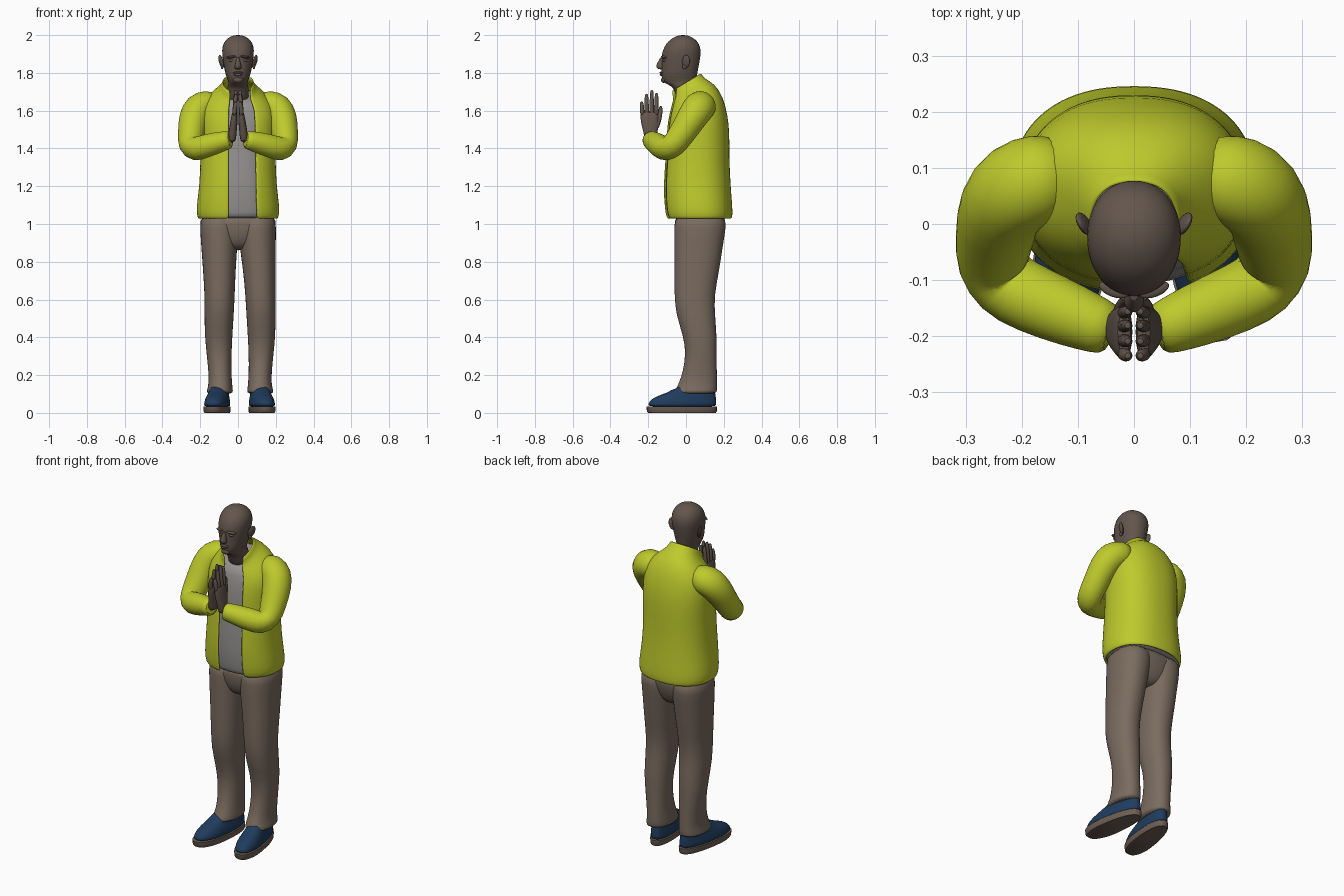
import bpy, bmesh, math
from mathutils import Vector

if "Cube" in bpy.data.objects:
    bpy.data.objects.remove(bpy.data.objects["Cube"])


def material(name, rgb):
    m = bpy.data.materials.new(name)
    m.diffuse_color = (*rgb, 1)
    m.use_nodes = True
    m.node_tree.nodes["Principled BSDF"].inputs["Base Color"].default_value = m.diffuse_color
    return m


SKIN = material("brown skin", (0.125, 0.092, 0.073))
JACKET = material("lime jacket", (0.52, 0.59, 0.025))
SHIRT = material("grey shirt", (0.30, 0.285, 0.28))
PANTS = material("taupe trousers", (0.195, 0.148, 0.115))
SHOE = material("navy shoe", (0.014, 0.045, 0.11))
SOLE = material("brown sole", (0.16, 0.115, 0.09))


def loft(name, rings, mat, closed=True, subdiv=1, thick=0):
    """Skin a list of point rings; closed rings get end caps."""
    bm = bmesh.new()
    rows = [[bm.verts.new(p) for p in r] for r in rings]
    n = len(rows[0])
    for a, b in zip(rows, rows[1:]):
        for i in range(n if closed else n - 1):
            j = (i + 1) % n
            bm.faces.new((a[i], a[j], b[j], b[i]))
    if closed:
        bm.faces.new(rows[0])
        bm.faces.new(rows[-1])
    bmesh.ops.recalc_face_normals(bm, faces=bm.faces)
    me = bpy.data.meshes.new(name)
    bm.to_mesh(me)
    bm.free()
    ob = bpy.data.objects.new(name, me)
    bpy.context.collection.objects.link(ob)
    me.materials.append(mat)
    if thick:
        mod = ob.modifiers.new("thickness", "SOLIDIFY")
        mod.thickness, mod.offset = thick, 0
    if subdiv:
        mod = ob.modifiers.new("smooth", "SUBSURF")
        mod.levels = mod.render_levels = subdiv
    bpy.context.view_layer.objects.active = ob
    ob.select_set(True)
    bpy.ops.object.shade_smooth_by_angle(angle=math.radians(50))
    ob.select_set(False)
    return ob


def oval(xc, yc, z, rx, ry, slope=0, n=2.0, a0=0.0, a1=None, count=24):
    """Superellipse ring (or arc) around z; slope tilts it along y."""
    pts = []
    for i in range(count):
        a = 2 * math.pi * i / count if a1 is None else a0 + (a1 - a0) * i / (count - 1)
        c, s = math.cos(a), math.sin(a)
        x = rx * math.copysign(abs(c) ** (2 / n), c)
        y = ry * math.copysign(abs(s) ** (2 / n), s)
        pts.append(Vector((xc + x, yc + y, z + slope * y)))
    return pts


def tube(name, path, mat, sides=14):
    """Round tube along (x, y, z, radius) points."""
    pts = [Vector(p[:3]) for p in path]
    u, rings = None, []
    for i, p in enumerate(pts):
        t = (pts[min(i + 1, len(pts) - 1)] - pts[max(i - 1, 0)]).normalized()
        u = t.orthogonal() if u is None else u - t * u.dot(t)
        u.normalize()
        v = t.cross(u)
        r = path[i][3]
        rings.append([p + r * (u * math.cos(k * math.tau / sides) + v * math.sin(k * math.tau / sides))
                      for k in range(sides)])
    return loft(name, rings, mat)


def blob(name, loc, size, mat, rot=(0, 0, 0)):
    bpy.ops.mesh.primitive_uv_sphere_add(segments=20, ring_count=12, location=loc, rotation=rot)
    ob = bpy.context.object
    ob.name, ob.scale = name, size
    ob.data.materials.append(mat)
    bpy.ops.object.shade_smooth()
    ob.select_set(False)


# Torso: z, y centre, half width, half depth, tilt
BODY = [(1.03, .07, .203, .165, 0), (1.04, .068, .21, .172, 0), (1.08, .065, .216, .176, 0),
        (1.2, .055, .198, .175, 0), (1.35, .058, .192, .165, 0), (1.48, .062, .194, .163, 0),
        (1.56, .06, .197, .155, .1), (1.64, .055, .182, .135, .25), (1.695, .04, .125, .108, .4),
        (1.715, .01, .085, .083, .6), (1.75, -.003, .078, .078, .6)]

# Open jacket: arcs running from the right front edge round the back to the left
N = 2.3
arcs = []
for k, (z, yc, rx, ry, sl) in enumerate(BODY):
    left, right = (.048, .1 - .002 * k) if k < 8 else (.042, .065)
    a0 = -math.acos((right / rx) ** (N / 2))
    a1 = math.pi + math.acos((left / rx) ** (N / 2))
    arcs.append(oval(0, yc, z, rx, ry, sl, N, a0, a1, 44))
loft("jacket_body", arcs, JACKET, closed=False, thick=.012)

# Shirt just inside the jacket
loft("shirt", [oval(0, yc, z, rx - .011, ry - .009, sl, N, count=36)
               for z, yc, rx, ry, sl in BODY[:9]], SHIRT)

# Head and neck: z, front y, back y, half width
HEAD = [(1.63, -.04, .07, .058), (1.70, -.058, .064, .056), (1.73, -.075, .058, .056),
        (1.742, -.108, .055, .05), (1.758, -.126, .055, .053), (1.785, -.131, .058, .064),
        (1.81, -.13, .063, .071), (1.845, -.129, .07, .077), (1.885, -.131, .077, .083),
        (1.92, -.124, .08, .086), (1.955, -.106, .07, .079), (1.98, -.08, .048, .061),
        (1.995, -.05, .018, .035), (2.0, -.03, 0, .015)]
loft("head", [oval(0, (f + b) / 2, z, rx, (b - f) / 2, n=2.1) for z, f, b, rx in HEAD], SKIN)
# Face features
loft("nose", [oval(0, y, z, rx, ry, count=12) for z, y, rx, ry in
              [(1.818, -.13, .013, .012), (1.826, -.134, .02, .022), (1.838, -.136, .018, .025),
               (1.86, -.132, .011, .016), (1.885, -.126, .01, .01)]], SKIN)
blob("upper_lip", (0, -.13, 1.801), (.026, .01, .006), SKIN)
blob("lower_lip", (0, -.129, 1.79), (.023, .01, .007), SKIN)
blob("chin", (0, -.117, 1.763), (.026, .015, .016), SKIN)

for s, side in ((-1, "left"), (1, "right")):
    blob(side + "_brow", (s * .036, -.117, 1.884), (.028, .013, .007), SKIN, (0, s * .12, -s * -.35))
    blob(side + "_eyelid", (s * .034, -.113, 1.866), (.015, .011, .008), SKIN)
    blob(side + "_ear", (s * .089, .0, 1.86), (.009, .022, .036), SKIN, (-.2, s * .2, s * -.45))
    blob(side + "_ear_lobe", (s * .084, -.008, 1.832), (.007, .011, .012), SKIN)

    # Sleeve: shoulder, elbow, cuff
    tube(side + "_sleeve", [(s * x, y, z, r) for x, y, z, r in
         [(.12, .085, 1.62, .07), (.165, .083, 1.632, .083), (.21, .065, 1.615, .087),
          (.238, .03, 1.56, .08), (.248, -.02, 1.48, .071), (.254, -.07, 1.41, .067),
          (.232, -.108, 1.393, .066), (.18, -.135, 1.41, .063), (.11, -.163, 1.43, .058),
          (.06, -.183, 1.443, .05), (.035, -.192, 1.447, .045)]], JACKET, 18)

    # Hand pressed palm to palm
    loft(side + "_palm", [oval(s * x, y, z, rx, ry, n=2.4, count=14) for x, y, z, rx, ry in
         [(.032, -.188, 1.43, .022, .03), (.03, -.188, 1.48, .022, .036), (.024, -.19, 1.52, .021, .046),
          (.02, -.193, 1.56, .018, .05), (.017, -.194, 1.6, .013, .049)]], SKIN)
    for f, y0, y1, top in (("little", -.231, -.235, 1.65), ("ring", -.207, -.209, 1.69),
                           ("middle", -.182, -.181, 1.71), ("index", -.158, -.156, 1.695)):
        tube(f"{side}_{f}_finger", [(s * .02, y0, 1.57, .013), (s * .016, (y0 + y1) / 2, 1.62, .0125),
                                   (s * .012, y1, top - .015, .011), (s * .011, y1, top, .006)], SKIN, 10)
    tube(side + "_thumb", [(s * .024, -.165, 1.5, .018), (s * .02, -.147, 1.54, .015),
                           (s * .014, -.136, 1.58, .012), (s * .012, -.134, 1.615, .011),
                           (s * .011, -.135, 1.625, .006)], SKIN, 10)

    # Trouser leg: z, x, half width, y centre, half depth
    LEG = [(.1, .097, .07, .05, .114), (.115, .096, .07, .052, .112), (.155, .093, .062, .063, .102),
           (.22, .096, .061, .074, .09), (.31, .1, .066, .08, .082), (.4, .103, .073, .076, .088),
           (.52, .1, .078, .05, .104), (.62, .097, .08, .044, .106), (.76, .099, .087, .058, .12),
           (.88, .099, .096, .066, .129), (.98, .1, .102, .075, .138), (1.06, .1, .1, .075, .138)]
    shift = lambda z: .022 * min(1, max(0, (.95 - z) / .3)) if s > 0 else 0
    loft(side + "_trouser_leg", [oval(s * x + shift(z), yc, z, rx, ry, n=2.2)
                                 for z, x, rx, yc, ry in LEG], PANTS)

    # Shoe: z, front y, back y, half width, sheared so the toes turn out
    def shoe_rings(rows):
        out = []
        for z, f, b, rx in rows:
            ring = oval(0, (f + b) / 2, z, rx, (b - f) / 2, n=2.4, count=32)
            for p in ring:
                t = (p.y + .21) / .37
                p.x *= 1.06 - .22 * max(0, t - .3)
                p.x += s * (.105 - .13 * p.y) + (.016 if s > 0 else 0)
            out.append(ring)
        return out
    loft(side + "_shoe_sole", shoe_rings([(0, -.2, .158, .06), (.008, -.207, .163, .064),
                                          (.034, -.21, .164, .065)]), SOLE, subdiv=0)
    loft(side + "_shoe_upper", shoe_rings([(.03, -.2, .16, .062), (.045, -.203, .161, .063),
                                           (.07, -.188, .16, .06), (.09, -.15, .158, .054),
                                           (.108, -.1, .155, .05), (.125, -.06, .15, .047),
                                           (.15, -.03, .145, .044)]), SHOE)
    # Shoe tongue seam strip
    tube(side + "_shoe_tongue", [(s * (.105 - .13 * y) + (.016 if s > 0 else 0), y, z, .022) for y, z in
                                 [(-.11, .078), (-.075, .1), (-.04, .115)]], SHOE, 10)

# Trouser seat joining the legs
loft("trouser_seat", [oval(0, yc, z, rx, ry, n=2.4) for z, rx, yc, ry in
                      [(.86, .05, .07, .07), (.89, .11, .068, .1), (.94, .17, .07, .122),
                       (1.0, .196, .074, .132), (1.06, .198, .075, .135)]], PANTS)
